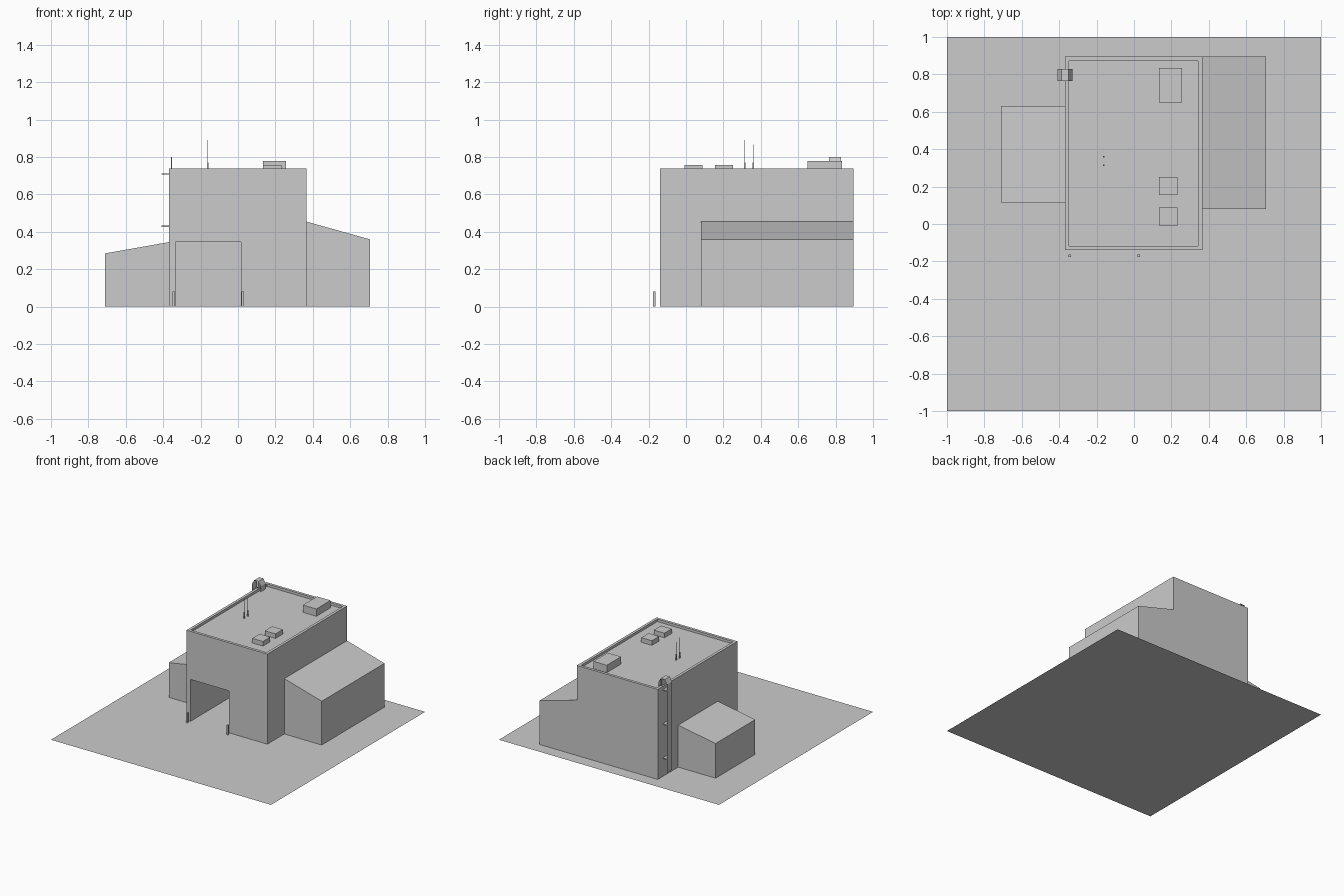
import bpy, bmesh

old = bpy.data.objects.get("Cube")
if old:
    bpy.data.objects.remove(old, do_unlink=True)

grey = bpy.data.materials.new("plain_grey")
grey.use_nodes = True
COLOUR = (0.6, 0.6, 0.6, 1)
grey.diffuse_color = COLOUR
grey.node_tree.nodes["Principled BSDF"].inputs["Base Color"].default_value = COLOUR


def finish(name, bm):
    bmesh.ops.recalc_face_normals(bm, faces=bm.faces)
    mesh = bpy.data.meshes.new(name)
    bm.to_mesh(mesh)
    bm.free()
    mesh.materials.append(grey)
    obj = bpy.data.objects.new(name, mesh)
    bpy.context.collection.objects.link(obj)
    return obj


def extrude_profile(name, points, y0, y1, closed=True):
    """Sweep an x-z outline along y; open outlines become thin sheets."""
    bm = bmesh.new()
    rows = [[bm.verts.new((x, y, z)) for x, z in points] for y in (y0, y1)]
    count = len(points)
    for i in range(count if closed else count - 1):
        j = (i + 1) % count
        bm.faces.new((rows[0][i], rows[0][j], rows[1][j], rows[1][i]))
    if closed:
        for row in rows:
            bm.faces.new(row)
    return finish(name, bm)


def box(name, x, y, z):
    outline = [(x[0], z[0]), (x[1], z[0]), (x[1], z[1]), (x[0], z[1])]
    return extrude_profile(name, outline, y[0], y[1])


def post(name, x, y, z0, z1, radius):
    return box(name, (x - radius, x + radius), (y - radius, y + radius), (z0, z1))


# Flat ground sheet
extrude_profile("ground_slab", [(-1, 0), (1, 0)], -1, 1, closed=False)

# Main block with a sunken roof inside a low parapet
ROOF, TOP = 0.72, 0.74
block = box("main_building", (-0.37, 0.365), (-0.14, 0.895), (0, TOP))
bm = bmesh.new()
bm.from_mesh(block.data)
top = max(bm.faces, key=lambda f: f.calc_center_median().z)
bmesh.ops.inset_region(bm, faces=[top], thickness=0.032)
floor = bmesh.ops.extrude_face_region(bm, geom=[top])["geom"]
bmesh.ops.translate(bm, verts=[g for g in floor if isinstance(g, bmesh.types.BMVert)],
                    vec=(0, 0, ROOF - TOP))
if top.is_valid:
    bmesh.ops.delete(bm, geom=[top], context="FACES_ONLY")
bmesh.ops.recalc_face_normals(bm, faces=bm.faces)
bm.to_mesh(block.data)
bm.free()

# Deep vehicle bay cut through the front
cutter = box("bay_cutter", (-0.335, 0.015), (-0.3, 0.86), (-0.1, 0.345))
cutter.hide_render = True
cut = block.modifiers.new("bay", "BOOLEAN")
cut.operation = "DIFFERENCE"
cut.solver = "EXACT"
cut.object = cutter
bpy.context.view_layer.objects.active = block
bpy.ops.object.modifier_apply(modifier=cut.name)
bpy.data.objects.remove(cutter, do_unlink=True)

# Lean-to annexes on both sides
extrude_profile("right_annex", [(-0.71, 0), (-0.37, 0), (-0.37, 0.345), (-0.71, 0.285)], 0.115, 0.63)
extrude_profile("left_annex", [(0.365, 0), (0.705, 0), (0.705, 0.36), (0.365, 0.455)], 0.08, 0.895)

# Roof units
box("large_roof_unit", (0.135, 0.257), (0.65, 0.835), (ROOF, 0.78))
for i, y in enumerate((-0.008, 0.155)):
    box(f"small_roof_unit_{i + 1}", (0.135, 0.232), (y, y + 0.095), (ROOF, 0.758))

# Whip aerials with thicker feet
for i, (y, tip) in enumerate(((0.315, 0.89), (0.36, 0.867))):
    post(f"aerial_foot_{i + 1}", -0.162, y, ROOF, 0.77, 0.004)
    post(f"aerial_rod_{i + 1}", -0.162, y, 0.77, tip, 0.0015)

# Bollards flanking the bay
for i, x in enumerate((-0.343, 0.026)):
    post(f"bollard_{i + 1}", x, -0.17, 0, 0.08, 0.006)

# Flat access ladder hooked over the parapet, with wall brackets
hook = [(-0.408, 0.04), (-0.408, 0.765), (-0.388, 0.8), (-0.35, 0.8), (-0.33, 0.765), (-0.33, ROOF)]
extrude_profile("access_ladder", hook, 0.765, 0.83, closed=False)
for i, z in enumerate((0.15, 0.43, 0.71)):
    box(f"ladder_bracket_{i + 1}", (-0.408, -0.37), (0.765, 0.83), (z - 0.003, z + 0.003))
box("ladder_top_support", (-0.358, -0.352), (0.765, 0.83), (TOP, 0.8))
